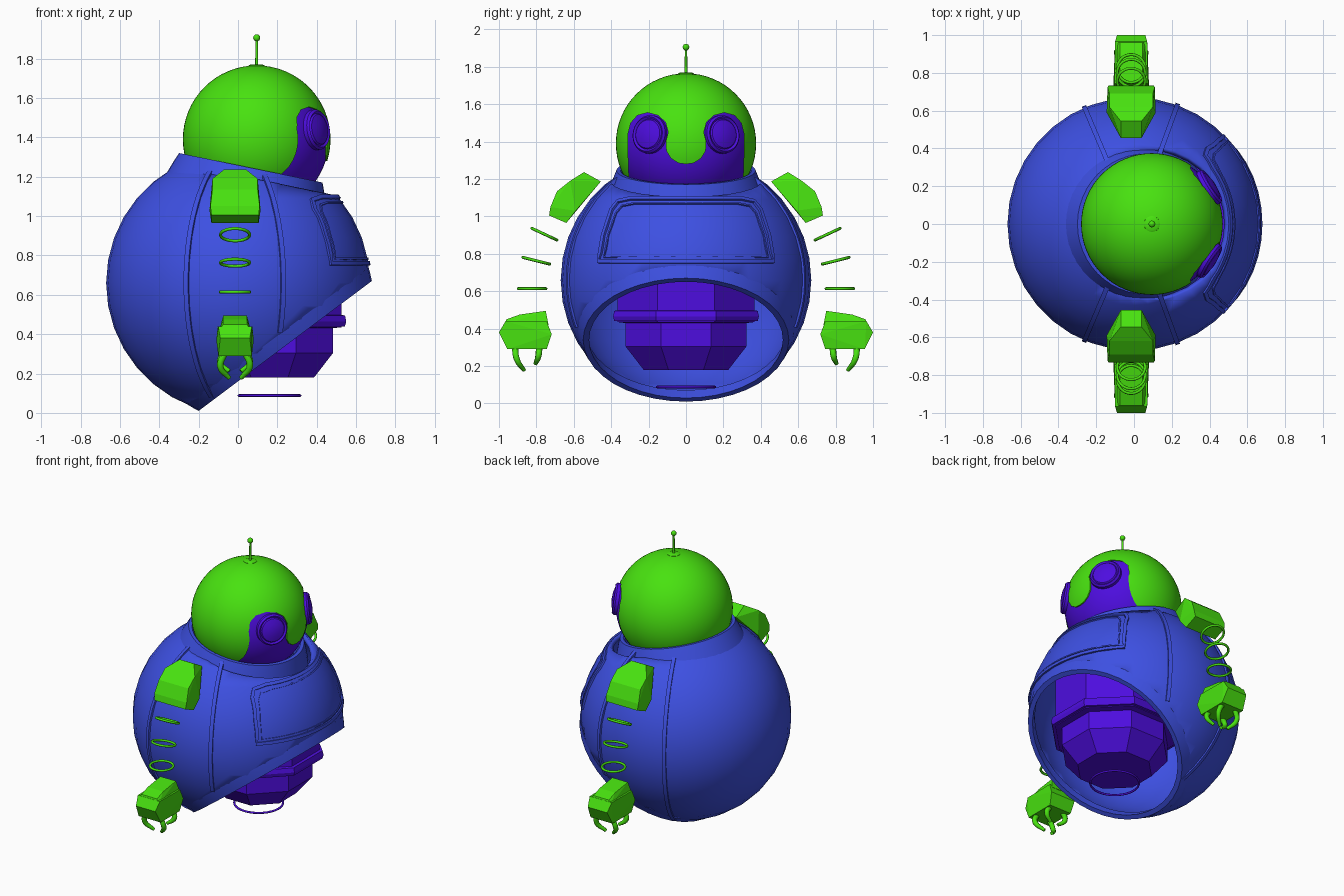
import bpy, bmesh, math
from mathutils import Vector, Matrix

if "Cube" in bpy.data.objects:
    bpy.data.objects.remove(bpy.data.objects["Cube"])

def material(name, col):
    m = bpy.data.materials.new(name)
    m.diffuse_color = (*col, 1)
    m.use_nodes = True
    m.node_tree.nodes["Principled BSDF"].inputs["Base Color"].default_value = m.diffuse_color
    return m

GREEN = material("bright_green", (0.065, 0.76, 0.005))
BLUE = material("royal_blue", (0.047, 0.08, 0.76))
PURPLE = material("deep_purple", (0.075, 0.004, 0.74))
BODY, R = Vector((0, 0, 0.66)), 0.67
HEAD = Vector((0.095, 0, 1.39))
COLLAR, COLLAR_AXIS = Vector((0.065, 0, 1.245)), Vector((0.2013, 0, 0.9795))
RIM_AXIS = Vector((0.6, 0, -0.8))

def finish(bm, name, mat, smooth=None):
    bmesh.ops.recalc_face_normals(bm, faces=bm.faces)
    me = bpy.data.meshes.new(name)
    bm.to_mesh(me)
    bm.free()
    ob = bpy.data.objects.new(name, me)
    bpy.context.collection.objects.link(ob)
    me.materials.append(mat)
    bpy.ops.object.select_all(action='DESELECT')
    bpy.context.view_layer.objects.active = ob
    ob.select_set(True)
    if smooth:
        bpy.ops.object.shade_smooth_by_angle(angle=math.radians(smooth))
    return ob

def sphere(name, c, r, mat, seg=48, rings=24):
    bm = bmesh.new()
    bmesh.ops.create_uvsphere(bm, u_segments=seg, v_segments=rings, radius=r,
                              matrix=Matrix.Translation(c))
    return finish(bm, name, mat, 40)

def lathe(name, profile, c, axis, seg, mat, closed=False, smooth=35, turn=0):
    """Revolve (radius, height) points around an axis through c."""
    q = Vector((0, 0, 1)).rotation_difference(Vector(axis))
    bm = bmesh.new()
    rows = []
    for i in range(seg):
        a = turn + math.tau * i / seg
        rows.append([bm.verts.new(Vector(c) + q @ Vector((r * math.cos(a), r * math.sin(a), h)))
                     for r, h in profile])
    n = len(profile)
    for i in range(seg):
        a, b = rows[i], rows[(i + 1) % seg]
        for j in range(n if closed else n - 1):
            k = (j + 1) % n
            bm.faces.new((a[j], b[j], b[k], a[k]))
    bmesh.ops.remove_doubles(bm, verts=bm.verts, dist=1e-5)
    return finish(bm, name, mat, smooth)

def ring(name, c, axis, r, t, mat):
    prof = [(r + t * math.cos(math.tau * k / 8), t * math.sin(math.tau * k / 8)) for k in range(8)]
    return lathe(name, prof, c, axis, 32, mat, closed=True, smooth=60)

def hull(name, pts, mat):
    bm = bmesh.new()
    for p in pts:
        bm.verts.new(p)
    bmesh.ops.convex_hull(bm, input=bm.verts)
    bmesh.ops.dissolve_limit(bm, angle_limit=0.03, verts=bm.verts, edges=bm.edges)
    return finish(bm, name, mat)

def strip(name, dirs, w, h, closed=False):
    """Raised rectangular band following directions on the body sphere."""
    bm = bmesh.new()
    n, rows = len(dirs), []
    for i, d in enumerate(dirs):
        d = d.normalized()
        a = dirs[(i - 1) % n if closed else max(i - 1, 0)]
        b = dirs[(i + 1) % n if closed else min(i + 1, n - 1)]
        s = (b - a).cross(d).normalized() * w / 2
        rows.append([bm.verts.new(BODY + d * rr + s * k) for rr, k in
                     ((R - 0.015, -1), (R + h, -1), (R + h, 1), (R - 0.015, 1))])
    for i in range(n if closed else n - 1):
        a, b = rows[i], rows[(i + 1) % n]
        for j in range(4):
            bm.faces.new((a[j], b[j], b[(j + 1) % 4], a[(j + 1) % 4]))
    if not closed:
        bm.faces.new(rows[0])
        bm.faces.new(rows[-1])
    return finish(bm, name, BLUE, 30)

# Body shell: sphere cut by the neck plane and the slanted lower plane
bm = bmesh.new()
bmesh.ops.create_uvsphere(bm, u_segments=36, v_segments=18, radius=R, matrix=Matrix.Translation(BODY))
for co, no in ((COLLAR - COLLAR_AXIS * 0.05, COLLAR_AXIS), (BODY + RIM_AXIS * 0.37, RIM_AXIS)):
    bmesh.ops.bisect_plane(bm, geom=bm.verts[:] + bm.edges[:] + bm.faces[:],
                           plane_co=co, plane_no=no, clear_outer=True)
shell = finish(bm, "body_shell", BLUE, 35)
mod = shell.modifiers.new("thickness", 'SOLIDIFY')
mod.thickness, mod.offset = 0.03, -1
lathe("body_lower_rim", [(0.578, 0.335), (0.566, 0.365), (0.55, 0.40), (0.518, 0.40), (0.535, 0.335)],
      BODY, RIM_AXIS, 40, BLUE, closed=True)
lathe("neck_collar", [(0.34, -0.01), (0.35, 0), (0.372, 0), (0.388, -0.04), (0.42, -0.13), (0.33, -0.13)],
      COLLAR, COLLAR_AXIS, 48, BLUE, closed=True)

# Raised ribs on the body sides
for s in (1, -1):
    for nm, az, lo, hi in (("rear_rib", 113, -59, 59), ("front_rib", 70, -22, 56)):
        a = math.radians(az)
        dirs = []
        for i in range(21):
            e = math.radians(lo + (hi - lo) * i / 20)
            dirs.append(Vector((math.cos(a) * math.cos(e), s * math.sin(a) * math.cos(e), math.sin(e))))
        strip(nm, dirs, 0.025, 0.009)

# Chest panel outlined by a raised frame
def outline(scale, drop):
    half = [(0, 0.755), (0.24, 0.755), (0.475, 0.755), (0.45, 0.90), (0.405, 1.04), (0.37, 1.085),
            (0.30, 1.10), (0.15, 1.10), (0, 1.10)]
    full = half + [(-y, z) for y, z in half[-2:0:-1]]
    out = []
    for (y0, z0), (y1, z1) in zip(full, full[1:] + full[:1]):
        for t in (0, 0.33, 0.67):
            y, z = (y0 + (y1 - y0) * t) * scale, (z0 + (z1 - z0) * t - 0.92) * drop + 0.26
            out.append(Vector((math.sqrt(R * R - y * y - z * z), y, z)))
    return out
strip("chest_panel_frame", outline(0.98, 0.97), 0.022, 0.009, closed=True)
strip("chest_panel_inner_line", outline(0.92, 0.83), 0.01, 0.005, closed=True)

# Head: green helmet with the face opening cut out, over a purple inner ball
helmet = sphere("head_helmet", HEAD, 0.375, GREEN, 64, 32)
half = [(0, 1.28), (0.04, 1.285), (0.08, 1.31), (0.105, 1.35), (0.108, 1.40), (0.095, 1.45),
        (0.11, 1.505), (0.15, 1.54), (0.205, 1.555), (0.26, 1.54), (0.295, 1.50), (0.31, 1.44),
        (0.31, 1.35), (0.305, 1.2), (0.3, 0.95)]
bm = bmesh.new()
f = bm.faces.new([bm.verts.new((0.12, y, z)) for y, z in half + [(-y, z) for y, z in half[:0:-1]]])
ext = bmesh.ops.extrude_face_region(bm, geom=[f])
bmesh.ops.translate(bm, vec=(0.6, 0, 0), verts=[v for v in ext['geom'] if isinstance(v, bmesh.types.BMVert)])
cutter = finish(bm, "face_cutter", GREEN)
cutter.hide_render = True
bpy.context.view_layer.objects.active = helmet
mod = helmet.modifiers.new("face_opening", 'BOOLEAN')
mod.operation, mod.solver, mod.object = 'DIFFERENCE', 'EXACT', cutter
bpy.ops.object.modifier_apply(modifier=mod.name)
bpy.data.objects.remove(cutter)
sphere("face", HEAD, 0.367, PURPLE, 64, 32)
for s in (1, -1):
    lathe("eye", [(0.103, 0.30), (0.103, 0.372), (0.093, 0.384), (0.082, 0.376), (0.076, 0.384),
                  (0.04, 0.394), (0, 0.397)], HEAD, (0.313, 0.2 * s, 0.05), 32, PURPLE)

# Antenna
lathe("antenna_base", [(0.045, -0.02), (0.042, 0.006), (0.03, 0.012), (0, 0.012)],
      (0.095, 0, 1.758), (0, 0, 1), 24, GREEN)
lathe("antenna_rod", [(0.008, 0), (0.006, 0.15)], (0.095, 0, 1.755), (0, 0, 1), 12, GREEN)
sphere("antenna_ball", Vector((0.095, 0, 1.905)), 0.018, GREEN, 16, 8)

# Eight-sided lower torso and hover ring
lathe("lower_torso", [(0, 0.18), (0.245, 0.18), (0.35, 0.305), (0.35, 0.43), (0.395, 0.435), (0.395, 0.8), (0, 0.8)],
      (0.16, 0, 0), (0, 0, 1), 8, PURPLE, smooth=None, turn=math.pi / 8)
lathe("torso_belt", [(0.38, 0.44), (0.415, 0.44), (0.422, 0.465), (0.415, 0.495), (0.38, 0.50)],
      (0.16, 0, 0), (0, 0, 1), 8, PURPLE, smooth=None, turn=math.pi / 8)
ring("hover_ring", (0.16, 0, 0.088), (0, 0, 1), 0.155, 0.007, PURPLE)

# Arms: shoulder block, three floating rings, hand and curled fingers on each side
X = -0.015
for s in (1, -1):
    hull("shoulder", [(X + k * w, s * y, z) for k in (1, -1) for y, z, w in
         ((0.455, 1.187, 0.055), (0.545, 1.237, 0.055), (0.62, 1.19, 0.115), (0.69, 1.134, 0.115),
          (0.725, 1.05, 0.125), (0.732, 1.005, 0.12), (0.64, 0.965, 0.12), (0.59, 1.03, 0.13))], GREEN)
    for y, z, deg in ((0.757, 0.905, 25), (0.80, 0.763, 14), (0.823, 0.614, 0)):
        t = math.radians(deg)
        ring("arm_ring", (X, s * y, z), (0, -s * math.sin(t), math.cos(t)), 0.074, 0.008, GREEN)
    hull("hand", [(X + k * w, s * y, z) for k in (1, -1) for y, z, w in
         ((0.745, 0.44, 0.088), (0.718, 0.37, 0.095), (0.745, 0.29, 0.085), (0.955, 0.29, 0.085),
          (1.0, 0.38, 0.075), (0.965, 0.44, 0.085))], GREEN)
    hull("wrist", [(X + k * w, s * y, z) for k in (1, -1) for y, z, w in
         ((0.735, 0.42, 0.08), (0.75, 0.495, 0.06), (0.89, 0.475, 0.06), (0.96, 0.45, 0.06), (0.97, 0.42, 0.08))], GREEN)
    for k in (1, -1):
        for y, dy, low in ((0.915, -0.05, 0.165), (0.785, 0.02, 0.20)):
            cu = bpy.data.curves.new("finger", 'CURVE')
            cu.dimensions, cu.bevel_depth, cu.bevel_resolution = '3D', 0.018, 2
            cu.resolution_u, cu.use_fill_caps = 5, True
            sp = cu.splines.new('BEZIER')
            sp.bezier_points.add(2)
            path = ((0.05, 0, 0.31, 1), (0.075, 0.2, (0.29 + low) / 2 + 0.01, 0.95), (0.03, 1, low + 0.012, 0.6))
            for p, (x, f, z, rad) in zip(sp.bezier_points, path):
                p.co = (X + k * x, s * (y + dy * f), z)
                p.radius = rad
                p.handle_left_type = p.handle_right_type = 'AUTO'
            cu.materials.append(GREEN)
            bpy.context.collection.objects.link(bpy.data.objects.new("finger", cu))
